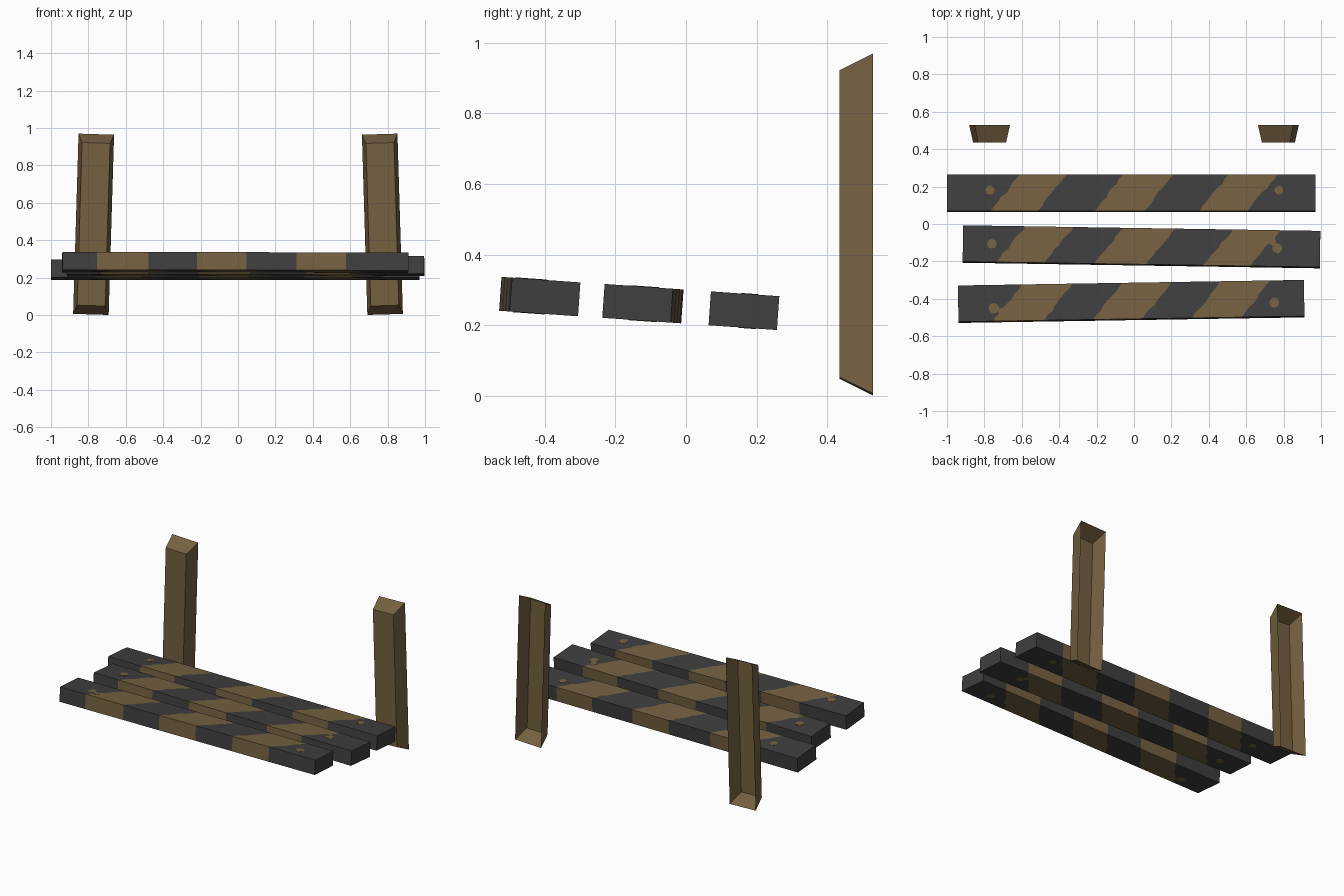
import bpy, bmesh, math, random
from mathutils import Matrix, Vector

if "Cube" in bpy.data.objects:
    bpy.data.objects.remove(bpy.data.objects["Cube"])

random.seed(4)


def material(name, rgb):
    m = bpy.data.materials.new(name)
    m.diffuse_color = (*rgb, 1)
    m.use_nodes = True
    m.node_tree.nodes["Principled BSDF"].inputs["Base Color"].default_value = m.diffuse_color
    return m


DARK = material("charcoal paint", (0.050, 0.050, 0.050))
WOOD = material("brown wood", (0.178, 0.120, 0.053))


def make_object(name, bm, mats, matrix):
    me = bpy.data.meshes.new(name)
    bm.to_mesh(me)
    bm.free()
    for m in mats:
        me.materials.append(m)
    ob = bpy.data.objects.new(name, me)
    ob.matrix_world = matrix
    bpy.context.collection.objects.link(ob)
    return ob


W, T, SHEAR, ROWS = 0.194, 0.096, 0.155, 8


def plank(name, length, centre, yaw, stripes, spots):
    """Striped plank: sheared columns with slightly ragged paint edges."""
    bm = bmesh.new()
    cuts = [None] + stripes + [None]
    last = len(cuts) - 1
    top, bot = [], []
    for r in range(ROWS + 1):
        v = r / ROWS
        y = (v - 0.5) * W
        rt, rb = [], []
        for i, c in enumerate(cuts):
            if i == 0:
                x = -length / 2
            elif i == last:
                x = length / 2
            else:
                ragged = random.uniform(-0.008, 0.008) if 0 < r < ROWS else 0
                x = c + SHEAR * v + ragged
            rt.append(bm.verts.new((x, y, T / 2)))
            rb.append(bm.verts.new((x, y, -T / 2)))
        top.append(rt)
        bot.append(rb)

    def face(verts, col):
        bm.faces.new(verts).material_index = col % 2

    # top and bottom
    for r in range(ROWS):
        for i in range(last):
            face((top[r][i], top[r][i + 1], top[r + 1][i + 1], top[r + 1][i]), i)
            face((bot[r][i], bot[r + 1][i], bot[r + 1][i + 1], bot[r][i + 1]), i)
    # long sides
    for i in range(last):
        face((bot[0][i], bot[0][i + 1], top[0][i + 1], top[0][i]), i)
        face((bot[-1][i + 1], bot[-1][i], top[-1][i], top[-1][i + 1]), i)
    # end caps
    face([row[0] for row in top] + [row[0] for row in reversed(bot)], 0)
    face([row[-1] for row in bot] + [row[-1] for row in reversed(top)], 0)
    bmesh.ops.recalc_face_normals(bm, faces=bm.faces[:])

    # worn nail spots as thin plates on top and underside
    for x, y, rad in spots:
        for s in (1, -1):
            old = set(bm.faces)
            bmesh.ops.create_cone(bm, cap_ends=True, segments=10, radius1=rad,
                                  radius2=rad, depth=0.003,
                                  matrix=Matrix.Translation((x, y, s * T / 2)))
            for f in set(bm.faces) - old:
                f.material_index = 1
    matrix = (Matrix.Translation(centre) @ Matrix.Rotation(-0.07, 4, 'X')
              @ Matrix.Rotation(yaw, 4, 'Z'))
    return make_object(name, bm, (DARK, WOOD), matrix)


# seat planks
plank("front_plank", 1.85, (-0.015, -0.414, 0.281), 0.0162,
      [-0.74, -0.465, -0.205, 0.06, 0.325, 0.59],
      [(-0.735, -0.028, 0.028), (-0.695, -0.045, 0.018), (0.765, -0.022, 0.027)])
plank("middle_plank", 1.91, (0.04, -0.122, 0.261), -0.0157,
      [-0.775, -0.52, -0.25, 0.025, 0.33, 0.585],
      [(-0.80, 0.0, 0.026), (0.725, 0.0, 0.027), (0.70, 0.035, 0.02)])
plank("back_plank", 1.97, (-0.015, 0.164, 0.241), 0.0,
      [-0.75, -0.50, -0.195, 0.07, 0.365, 0.625],
      [(-0.755, 0.014, 0.024), (0.79, 0.014, 0.024)])


def post(name, side):
    """Leaning post: a bevelled shell, open at the back."""
    bm = bmesh.new()
    corners = ((-1, -1), (1, -1), (1, 1), (-1, 1))
    front = [bm.verts.new((a * 0.075, -0.0475, b * 0.435)) for a, b in corners]
    back = [bm.verts.new((a * 0.095, 0.0475, b * 0.482)) for a, b in corners]
    bm.faces.new(front)
    for i in range(4):
        j = (i + 1) % 4
        bm.faces.new((front[j], front[i], back[i], back[j]))
    matrix = (Matrix.Translation((side * 0.772, 0.4825, 0.485))
              @ Matrix.Rotation(-side * 0.03, 4, 'Y'))
    return make_object(name, bm, (WOOD,), matrix)


post("left_post", -1)
post("right_post", 1)
